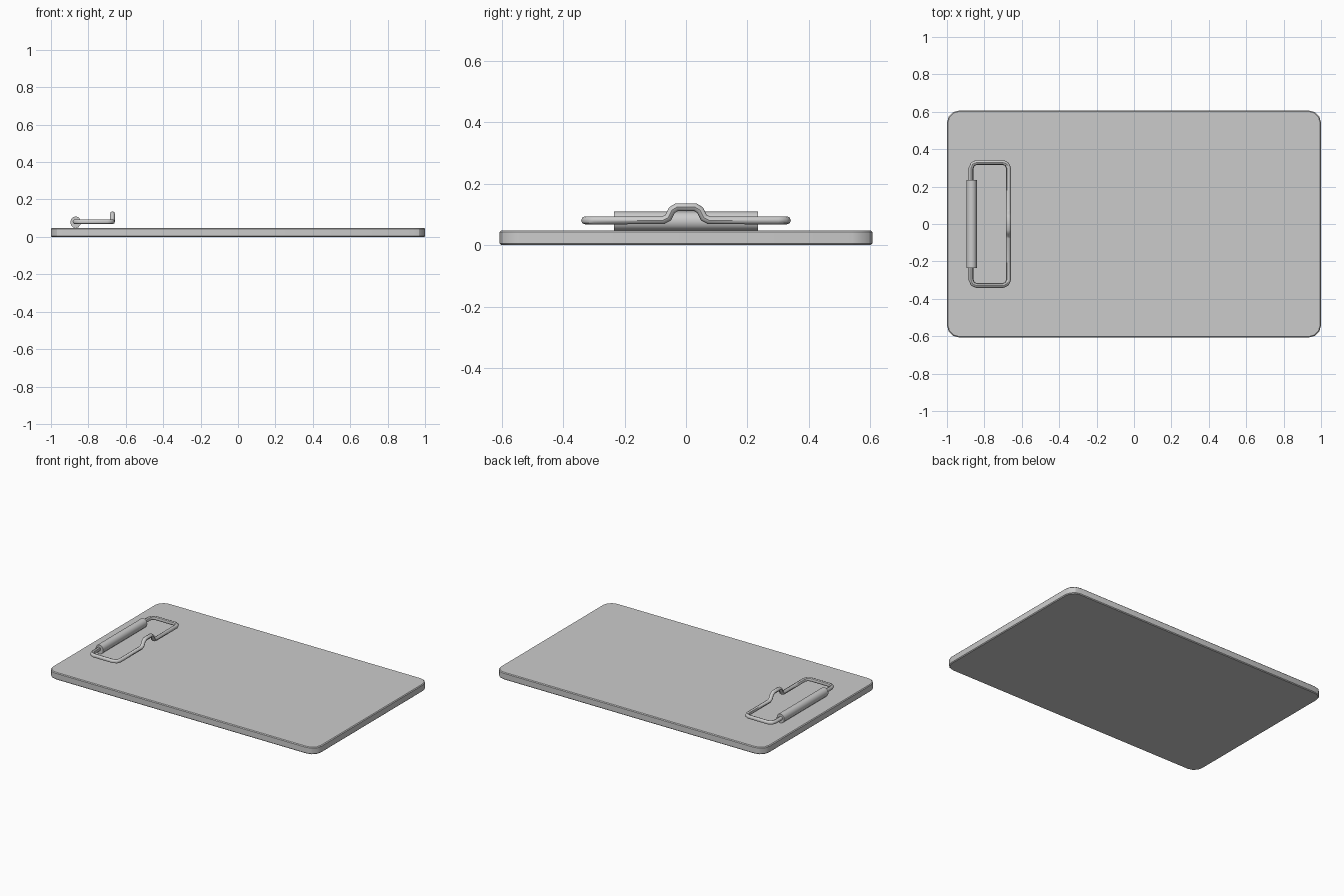
import bpy, bmesh
from math import sin, cos, pi

if "Cube" in bpy.data.objects:
    bpy.data.objects.remove(bpy.data.objects["Cube"])


def add_mesh(name, bm):
    bmesh.ops.recalc_face_normals(bm, faces=bm.faces)
    mesh = bpy.data.meshes.new(name)
    bm.to_mesh(mesh)
    bm.free()
    ob = bpy.data.objects.new(name, mesh)
    bpy.context.collection.objects.link(ob)
    return ob


def smooth(ob, angle):
    bpy.ops.object.select_all(action='DESELECT')
    ob.select_set(True)
    bpy.context.view_layer.objects.active = ob
    bpy.ops.object.shade_smooth_by_angle(angle=angle)


# Board: rounded rectangle, extruded, with softened rims
HX, HY, R, H, SEG = 1.0, 0.607, 0.066, 0.048, 3
outline = []
for i, (sx, sy) in enumerate([(1, 1), (-1, 1), (-1, -1), (1, -1)]):
    for k in range(SEG + 1):
        a = (i + k / SEG) * pi / 2
        outline.append((sx * (HX - R) + R * cos(a), sy * (HY - R) + R * sin(a), 0))
bm = bmesh.new()
face = bm.faces.new([bm.verts.new(p) for p in outline])
ext = bmesh.ops.extrude_face_region(bm, geom=[face])
bmesh.ops.translate(bm, vec=(0, 0, H), verts=[v for v in ext['geom'] if isinstance(v, bmesh.types.BMVert)])
rims = [e for e in bm.edges if abs(e.verts[0].co.z - e.verts[1].co.z) < 1e-5]
bmesh.ops.bevel(bm, geom=rims, offset=0.005, segments=1, affect='EDGES')
board = add_mesh("board", bm)
smooth(board, pi / 6)

# Wire clip: closed bent wire with a raised finger loop in the middle
ZC, WR = 0.081, 0.013
XB, XF, YE, C = -0.871, -0.671, 0.329, 0.03
half = [(XF, 0.030, 0.124), (XF, 0.046, 0.114), (XF, 0.058, 0.090), (XF, 0.075, ZC),
        (XF, YE - C, ZC), (XF - C * 0.3, YE - C * 0.3, ZC), (XF - C, YE, ZC),
        (XB + C, YE, ZC), (XB + C * 0.3, YE - C * 0.3, ZC), (XB, YE - C, ZC)]
path = half + [(x, -y, z) for x, y, z in reversed(half)]
curve = bpy.data.curves.new("wire_clip", 'CURVE')
curve.dimensions = '3D'
curve.bevel_depth = WR
curve.bevel_resolution = 2
spline = curve.splines.new('POLY')
spline.points.add(len(path) - 1)
for pt, co in zip(spline.points, path):
    pt.co = (*co, 1)
spline.use_cyclic_u = True
clip = bpy.data.objects.new("wire_clip", curve)
bpy.context.collection.objects.link(clip)
bpy.context.view_layer.objects.active = clip
clip.select_set(True)
bpy.ops.object.convert(target='MESH')
smooth(bpy.context.view_layer.objects.active, pi / 4)

# Hinge barrel: holds the wire's back bar and rests on the board
bpy.ops.mesh.primitive_cylinder_add(vertices=12, radius=0.031, depth=0.47,
                                    location=(-0.868, 0, 0.0785), rotation=(pi / 2, 0, 0))
barrel = bpy.context.object
barrel.name = "hinge_barrel"
smooth(barrel, pi / 5)
# Narrow the barrel slightly across its width
barrel.scale.x = 0.92
